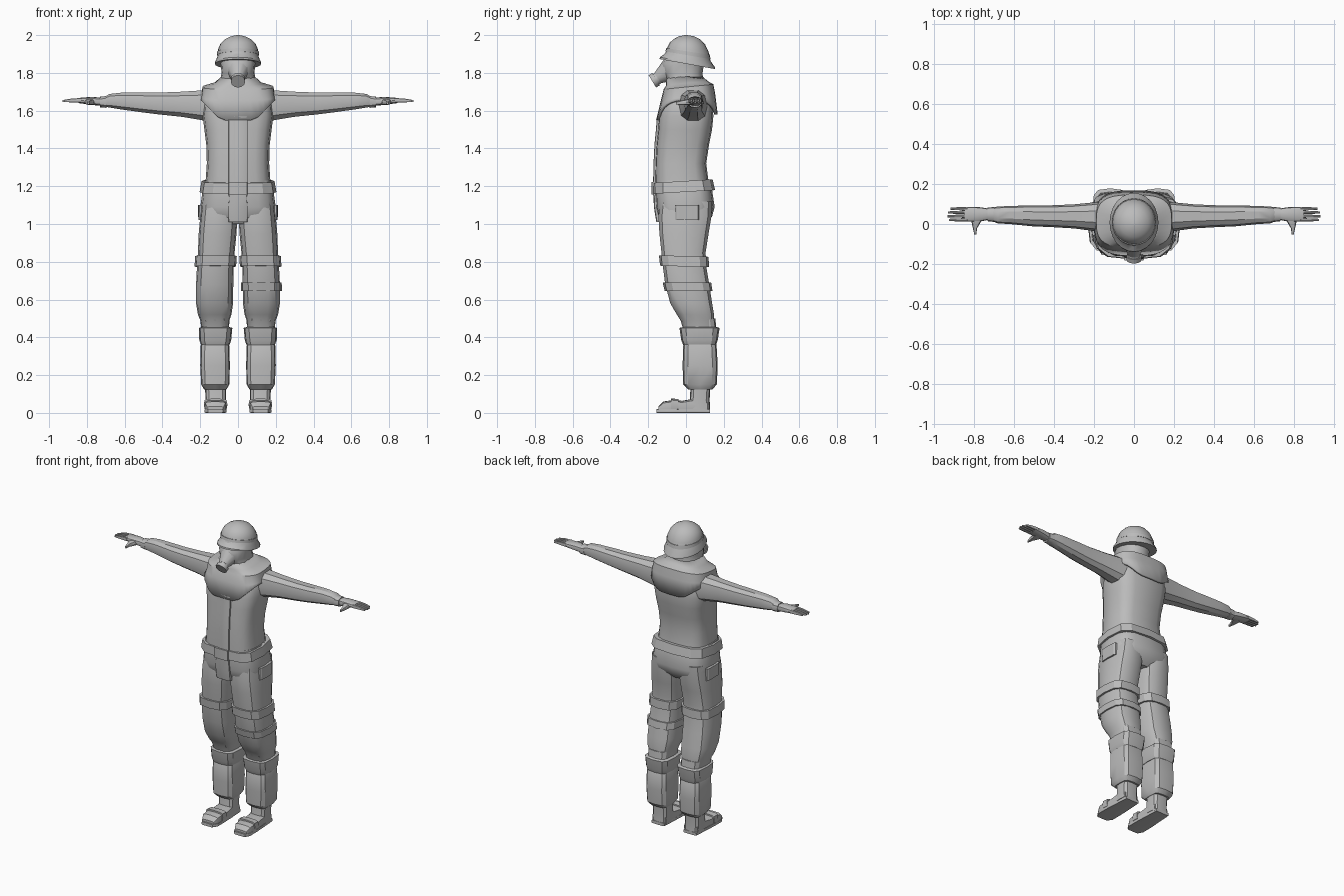
import bpy, bmesh, math
from mathutils import Vector

grey = bpy.data.materials.new("plain grey")
grey.diffuse_color = (0.5, 0.5, 0.5, 1)


def finish(name, bm, mirror=False, angle=32):
    """Turn a bmesh into a named, shaded object, optionally mirrored across x."""
    bmesh.ops.recalc_face_normals(bm, faces=bm.faces)
    me = bpy.data.meshes.new(name)
    bm.to_mesh(me)
    bm.free()
    me.materials.append(grey)
    me.shade_smooth()
    me.set_sharp_from_angle(angle=math.radians(angle))
    ob = bpy.data.objects.new(name, me)
    bpy.context.collection.objects.link(ob)
    if mirror:
        mod = ob.modifiers.new("mirror", 'MIRROR')
        mod.use_mirror_merge = False
    return ob


def skin(bm, rings, caps=True):
    rings = [[bm.verts.new(p) for p in r] for r in rings]
    n = len(rings[0])
    for a, b in zip(rings, rings[1:]):
        for i in range(n):
            j = (i + 1) % n
            bm.faces.new((a[i], a[j], b[j], b[i]))
    if caps:
        bm.faces.new(rings[0])
        bm.faces.new(rings[-1])


def loft(name, axis, sections, n=12, p=0.65, mirror=False, tilt=None):
    """Sections are (position, a0, a1, b0, b1): bounds of each cross-section."""
    rings = []
    for k, (t, a0, a1, b0, b1) in enumerate(sections):
        ring = []
        for i in range(n):
            w = 2 * math.pi * i / n
            c, s = math.cos(w), math.sin(w)
            c = math.copysign(abs(c) ** p, c) if abs(c) > 1e-6 else 0
            s = math.copysign(abs(s) ** p, s) if abs(s) > 1e-6 else 0
            co = [(a0 + a1) / 2 + c * (a1 - a0) / 2, (b0 + b1) / 2 + s * (b1 - b0) / 2]
            co.insert(axis, t)
            if tilt:
                co[2] += tilt[k] * co[1]
            ring.append(co)
        rings.append(ring)
    bm = bmesh.new()
    skin(bm, rings)
    return finish(name, bm, mirror)


def section_at(sections, z):
    for lo, hi in zip(sections, sections[1:]):
        if min(lo[0], hi[0]) <= z <= max(lo[0], hi[0]):
            f = (z - lo[0]) / (hi[0] - lo[0])
            return [u + (v - u) * f for u, v in zip(lo, hi)]


def band(name, sections, z0, z1, off, mirror=False, slope=0.0, p=0.65):
    """A strap hugging a lofted part."""
    out = []
    for z, o in ((z0, 0), (z0, off), (z1, off), (z1, 0)):
        _, a0, a1, b0, b1 = section_at(sections, z)
        out.append((z, a0 - o, a1 + o, b0 - o, b1 + o))
    return loft(name, 2, out, mirror=mirror, tilt=[slope] * 4, p=p)


def cone(name, start, end, r1, r2, n=12):
    a, b = Vector(start), Vector(end)
    q = (b - a).to_track_quat('Z', 'Y')
    rings = [[c + q @ Vector((r * math.cos(i * math.tau / n), r * math.sin(i * math.tau / n), 0))
              for i in range(n)] for c, r in ((a, r1), (b, r2))]
    bm = bmesh.new()
    skin(bm, rings)
    return finish(name, bm)


# Jacket body and hips
torso = [(1.15, -.175, .175, -.165, .13), (1.22, -.172, .172, -.165, .12),
         (1.32, -.165, .165, -.163, .107), (1.42, -.168, .168, -.158, .122),
         (1.5, -.178, .178, -.15, .138), (1.57, -.187, .187, -.145, .145),
         (1.64, -.18, .18, -.13, .14), (1.71, -.14, .14, -.09, .11)]
loft("jacket", 2, torso, n=16, p=0.62)
hips = [(1.0, -.14, .14, -.12, .10), (1.04, -.195, .195, -.148, .138),
        (1.09, -.2, .2, -.16, .152), (1.18, -.187, .187, -.163, .138), (1.23, -.178, .178, -.16, .125)]
loft("hips", 2, hips, n=16, p=0.62)
band("belt", hips, 1.17, 1.228, .015, slope=.06, p=0.6)

# Front closure strips and flap
for name, x0, x1, o in (("wide_placket", -.05, .05, .005), ("narrow_placket", -.022, .05, .009)):
    loft(name, 2, [(s[0], x0, x1, s[3] - o, s[3] + .03) for s in torso[:6]], p=0.2)
loft("front_flap", 2, [(1.01, -.05, .05, -.157, -.1), (1.09, -.052, .052, -.17, -.1),
                       (1.18, -.045, .045, -.173, -.1)], p=0.2)
loft("buckle", 2, [(1.155, -.05, .05, -.183, -.15), (1.222, -.05, .05, -.183, -.15)], p=0.2)

# Shoulder cape with a shaped lower edge
N = 32
cape = []
for z, rx, y0, y1 in ((1.78, .09, -.105, .09), (1.745, .125, -.105, .115), (1.725, .188, -.118, .145),
                      (1.67, .195, -.132, .155), (None, .198, -.158, .168)):
    ring = []
    for i in range(N):
        w = math.tau * i / N
        c, s = math.cos(w), math.sin(w)
        q = 0.95 if rx < .1 else 0.65
        x = math.copysign(abs(c) ** q, c) * rx
        y = (y0 + y1) / 2 + math.copysign(abs(s) ** q, s) * (y1 - y0) / 2
        if z is None:
            f = max(0, abs(x) - .09) / .108
            h = 1.552 + .105 * f if s < 0 else 1.58 + .077 * f
        else:
            # the shoulders slope forward
            h = z + (0.1 * y if rx > .1 else 0)
        ring.append((x, y, h))
    cape.append(ring)
bm = bmesh.new()
skin(bm, cape, caps=False)
ob = finish("shoulder_cape", bm)
mod = ob.modifiers.new("thickness", 'SOLIDIFY')
mod.thickness = 0.014

# Hooded head, mask and helmet
loft("hooded_head", 2, [(1.70, -.12, .12, -.11, .11), (1.76, -.095, .095, -.1, .09),
                        (1.80, -.087, .087, -.125, .088), (1.85, -.092, .092, -.13, .095),
                        (1.92, -.092, .092, -.085, .1)], n=16, p=0.85)
cone("mask_snout", (0, -.07, 1.825), (0, -.15, 1.772), .07, .032)
cone("mask_filter", (0, -.125, 1.785), (0, -.175, 1.757), .03, .034)
cone("filter_rim", (0, -.158, 1.767), (0, -.178, 1.755), .038, .038)
helmet = [(1.848, -.122, .122, -.14, .155), (1.858, -.122, .122, -.138, .153),
          (1.885, -.11, .11, -.11, .13), (1.925, -.106, .106, -.098, .12),
          (1.955, -.093, .093, -.086, .102), (1.978, -.07, .07, -.065, .077),
          (1.993, -.04, .04, -.038, .045), (2.0, -.008, .008, -.008, .008)]
loft("helmet", 2, helmet, n=24, p=1, tilt=[-.18, -.18, -.17, -.12, -.06, -.02, 0, 0])
loft("helmet_band", 2, [(1.895, -.111, .111, -.109, .130), (1.915, -.11, .11, -.105, .126)],
     n=24, p=1, tilt=[-.17, -.15])

# Sleeves and cuffs
loft("sleeve", 0, [(.13, -.04, .115, 1.535, 1.715), (.2, -.035, .108, 1.548, 1.71),
                   (.3, -.022, .098, 1.565, 1.703), (.42, -.015, .093, 1.578, 1.698),
                   (.5, -.012, .093, 1.588, 1.698), (.62, 0, .09, 1.605, 1.697),
                   (.68, .003, .087, 1.615, 1.69), (.715, .018, .08, 1.622, 1.668)],
     n=10, p=0.8, mirror=True)
loft("cuff", 0, [(.695, .01, .085, 1.615, 1.677), (.73, .014, .082, 1.617, 1.675)], p=0.8, mirror=True)

# Hands
loft("palm", 0, [(.72, .022, .076, 1.625, 1.668), (.77, .012, .084, 1.63, 1.673),
                 (.82, .012, .086, 1.637, 1.67), (.845, .014, .084, 1.64, 1.667)], p=0.7, mirror=True)
for i, tip in enumerate((.922, .93, .928, .915)):
    y = .012 + i * .0186
    loft(f"finger_{i + 1}", 0, [(.83, y, y + .018, 1.642, 1.667), (.88, y + .001, y + .016, 1.644, 1.664),
                                (tip, y + .003, y + .014, 1.646, 1.656)], n=8, p=0.7, mirror=True)
loft("thumb", 1, [(.04, .745, .815, 1.632, 1.665), (.008, .765, .81, 1.63, 1.66),
                  (-.02, .782, .804, 1.63, 1.655), (-.052, .787, .797, 1.632, 1.646)],
     n=8, p=0.7, mirror=True)

# Trouser legs
leg = [(1.12, .01, .19, -.14, .14), (1.04, .003, .2, -.148, .137), (.95, .008, .208, -.143, .122),
       (.85, .018, .212, -.132, .106), (.78, .023, .217, -.125, .108), (.68, .025, .222, -.112, .125),
       (.58, .026, .222, -.085, .14), (.52, .035, .212, -.05, .15), (.49, .045, .2, -.03, .15),
       (.42, .05, .19, -.01, .15)]
loft("trouser_leg", 2, leg, n=14, p=0.65, mirror=True)
band("thigh_strap", leg, .775, .83, .013, mirror=True, slope=-.03)
pocket = band("lower_thigh_strap", leg, .645, .69, .01)
loft("hip_pocket", 2, [(1.02, .12, .21, -.06, .07), (1.1, .12, .212, -.06, .07)], p=0.3, mirror=True)

# Gaiters: flared knee cuff and boxy calf
loft("knee_cuff", 2, [(.36, .045, .195, -.015, .16), (.385, .036, .205, -.025, .168),
                      (.45, .03, .207, -.035, .178), (.455, .05, .19, -.01, .16),
                      (.5, .05, .195, -.035, .155)], p=0.55, mirror=True)
loft("gaiter", 2, [(.125, .06, .18, .01, .14), (.15, .046, .195, -.015, .163), (.25, .043, .2, -.018, .168),
                   (.355, .046, .198, -.015, .162), (.375, .055, .19, -.005, .15)],
     p=0.5, mirror=True)

# Boots
loft("boot_ankle", 2, [(.02, .063, .172, .01, .128), (.07, .063, .172, .02, .125), (.15, .062, .175, .025, .13)],
     p=0.6, mirror=True)
loft("boot_foot", 1, [(-.145, .075, .165, .0, .035), (-.12, .063, .176, .0, .06), (-.07, .06, .178, .0, .068),
                      (-.02, .062, .174, .0, .064), (.04, .064, .17, .0, .075), (.115, .066, .168, .0, .06)],
     p=0.45, mirror=True)
loft("boot_strap", 1, [(-.08, .056, .181, .012, .076), (-.04, .056, .18, .012, .074)], p=0.45, mirror=True)
outline = [(-.155, .08, .16), (-.125, .06, .178), (-.05, .06, .178), (.04, .064, .172), (.128, .07, .166)]
loft("boot_sole", 1, [(y, a, b, 0, .02) for y, a, b in outline], p=0.25, mirror=True)
